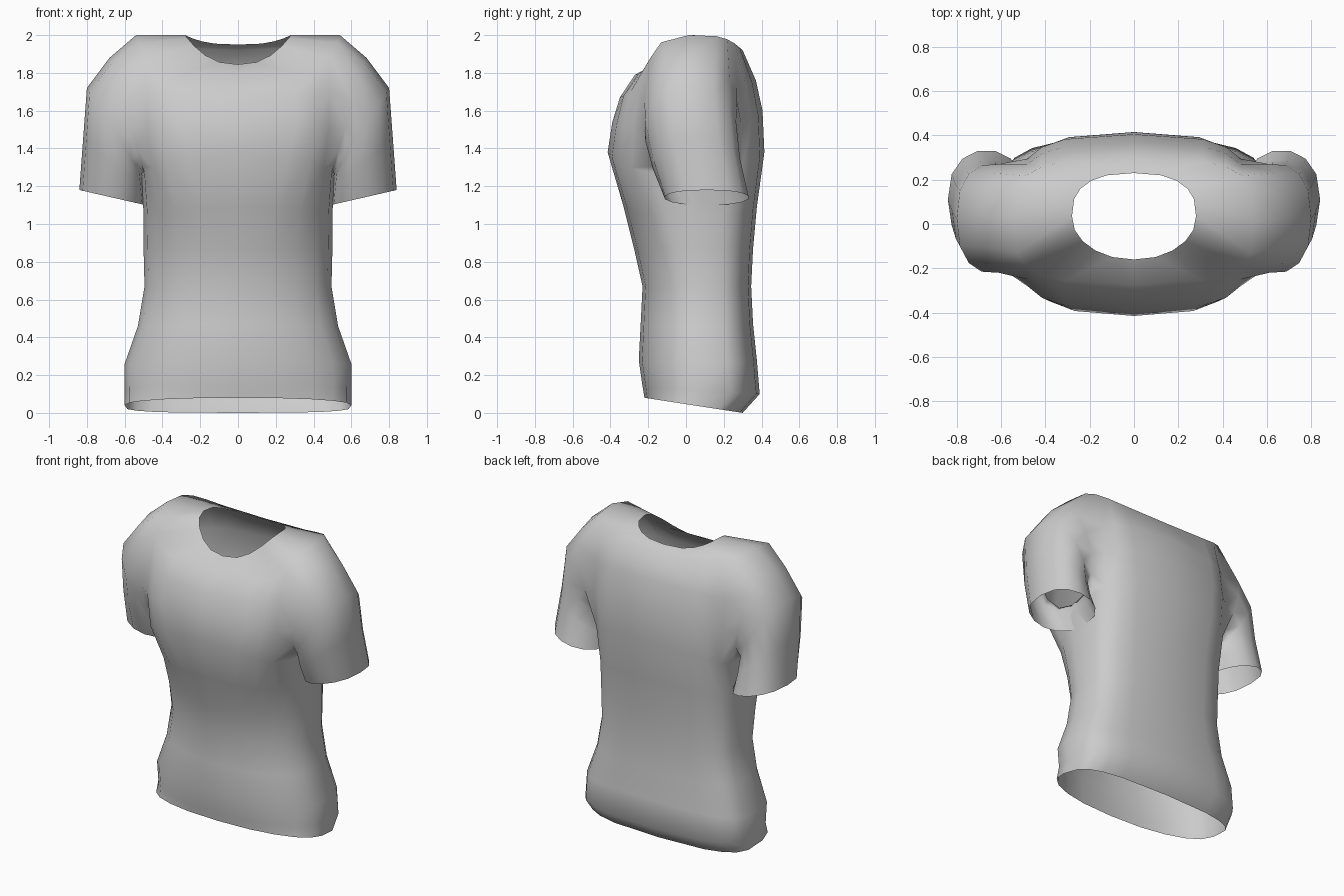
import bpy
from math import sin, cos, pi

if "Cube" in bpy.data.objects:
    bpy.data.objects.remove(bpy.data.objects["Cube"])

COLS = 10          # faces from front centre round to back centre
ARM = (3, 7)       # columns bounding the armhole
ARM_ROW = 7        # row at the underarm

# Torso rows: z front, z side, z back, y front, y back, half width,
# front and back squareness, front and back z blend (0 = flat tilted cut)
rows = [
    (0.08, 0.04, 0.00, -0.22, 0.30, 0.60, 0.82, 0.5, 0, 0),
    (0.14, 0.12, 0.10, -0.23, 0.39, 0.60, 0.82, 0.5, 0, 0),
    (0.28, 0.26, 0.28, -0.25, 0.375, 0.60, 0.85, 0.5, 1.3, 1.3),
    (0.47, 0.46, 0.47, -0.24, 0.355, 0.53, 0.9, 0.5, 1.3, 1.3),
    (0.67, 0.67, 0.67, -0.23, 0.345, 0.495, 0.9, 0.5, 1.3, 1.3),
    (0.87, 0.87, 0.87, -0.275, 0.355, 0.50, 0.9, 0.5, 1.3, 1.3),
    (1.09, 1.05, 1.09, -0.33, 0.375, 0.50, 0.8, 0.5, 1.3, 1.3),
    (1.38, 1.27, 1.38, -0.415, 0.415, 0.51, 0.55, 0.47, 1.3, 1.3),
    (1.54, 1.50, 1.60, -0.39, 0.405, 0.53, 0.45, 0.45, 1.3, 1.3),
    (1.67, 1.72, 1.76, -0.35, 0.37, 0.53, 0.45, 0.45, 1.3, 1.3),
    (1.79, 2.00, 1.92, -0.27, 0.30, 0.54, 0.48, 0.48, 4.0, 1.5),
    (1.845, 2.00, 1.95, -0.16, 0.23, 0.28, 0.9, 0.7, 2.2, 2.0),
]

# Sleeve rings: inner x, inner z, outer x, outer z, centre y, half depth
sleeve = [
    (0.50, 1.28, 0.68, 1.88, 0.025, 0.25),
    (0.51, 1.26, 0.80, 1.72, 0.025, 0.245),
    (0.50, 1.19, 0.82, 1.45, 0.055, 0.235),
    (0.49, 1.10, 0.84, 1.18, 0.11, 0.225),
]

verts, faces = [], []


def torso_point(row, j):
    zf, zs, zb, yf, yb, w = row[:6]
    t = pi * j / COLS
    s, c = abs(sin(t)), cos(t)
    if j in (0, COLS):
        s = 0.0
    front = c > 0
    p, blend = (row[6], row[8]) if front else (row[7], row[9])
    sx = s ** p
    depth = abs(c) ** p * (1 - 0.1 * sx * sx) * (1 if front else -1)
    y = (yf + yb) / 2 - (yb - yf) / 2 * depth
    if blend:
        end = zf if front else zb
        z = end + (zs - end) * s ** blend
    else:
        z = zf + (zb - zf) * (y - yf) / (yb - yf)
    return (w * sx, y, z)


def vid(r, j):
    return r * (COLS + 1) + j


# Torso half, leaving the armhole and neck open
for row in rows:
    verts += [torso_point(row, j) for j in range(COLS + 1)]
shoulder = len(rows) - 2
for r in range(len(rows) - 1):
    for j in range(COLS):
        if ARM_ROW <= r < shoulder and ARM[0] <= j < ARM[1]:
            continue
        faces.append((vid(r, j), vid(r, j + 1), vid(r + 1, j + 1), vid(r + 1, j)))

# Armhole edge: underarm, back, shoulder, front
a, b = ARM
loop = [vid(ARM_ROW, j) for j in range(a, b)]
loop += [vid(r, b) for r in range(ARM_ROW, shoulder)]
loop += [vid(shoulder, j) for j in range(b, a, -1)]
loop += [vid(r, a) for r in range(shoulder, ARM_ROW, -1)]
n = len(loop)

# Sleeve grown from the armhole, with slightly squared rings
for xi, zi, xo, zo, cy, ry in sleeve:
    start = len(verts)
    for k in range(n):
        ang = 2 * pi * (k - (b - a) / 2) / n
        c, s = cos(ang), sin(ang)
        s = abs(s) ** 0.8 * (1 if s > 0 else -1)
        verts.append(((xi + xo) / 2 + (xi - xo) / 2 * c,
                      cy + ry * s,
                      (zi + zo) / 2 + (zi - zo) / 2 * c))
    ring = list(range(start, start + n))
    for k in range(n):
        m = (k + 1) % n
        faces.append((loop[k], loop[m], ring[m], ring[k]))
    loop = ring

# Shirt object (points inside the armhole dropped), mirrored across the centre
mesh = bpy.data.meshes.new("shirt")
used = sorted({i for f in faces for i in f})
remap = {old: new for new, old in enumerate(used)}
mesh.from_pydata([verts[i] for i in used], [],
                 [tuple(remap[i] for i in f) for f in faces])
for poly in mesh.polygons:
    poly.use_smooth = True
shirt = bpy.data.objects.new("shirt", mesh)
bpy.context.collection.objects.link(shirt)
mirror = shirt.modifiers.new("mirror", 'MIRROR')
mirror.use_clip = True
mirror.merge_threshold = 0.001
